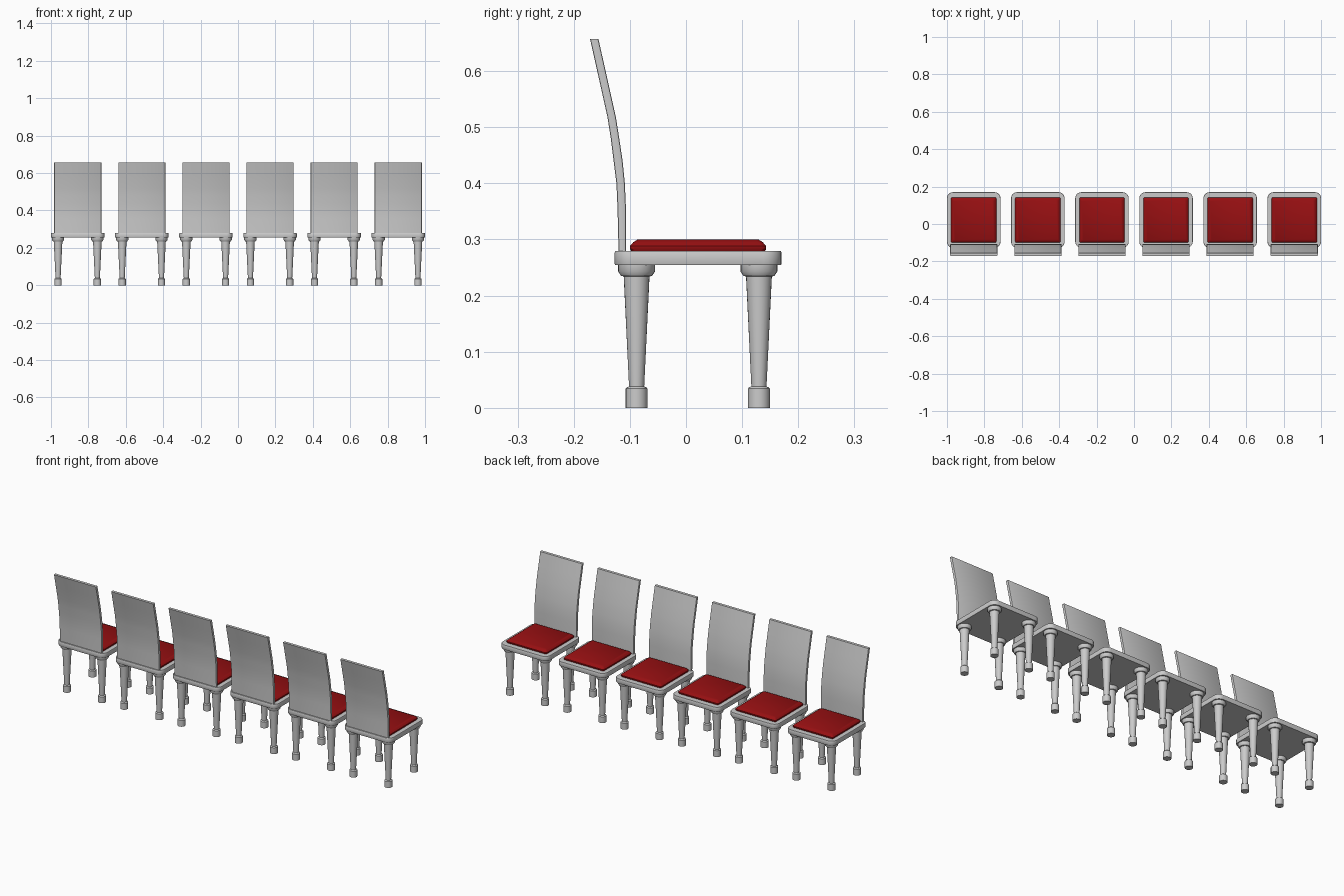
import bpy, bmesh, math

if "Cube" in bpy.data.objects:
    bpy.data.objects.remove(bpy.data.objects["Cube"])


def material(name, rgb):
    m = bpy.data.materials.new(name)
    m.diffuse_color = (*rgb, 1)
    m.use_nodes = True
    m.node_tree.nodes["Principled BSDF"].inputs["Base Color"].default_value = m.diffuse_color
    return m


GREY = material("light grey", (0.6, 0.6, 0.6))
RED = material("dark red", (0.31, 0.005, 0.006))


def rounded_rect(hx, y0, y1, r, n=6):
    """Outline of a rectangle with rounded corners, counter-clockwise."""
    pts = []
    corners = ((hx - r, y1 - r), (-hx + r, y1 - r), (-hx + r, y0 + r), (hx - r, y0 + r))
    for k, (cx, cy) in enumerate(corners):
        for i in range(n + 1):
            a = math.pi / 2 * (k + i / n)
            pts.append((cx + r * math.cos(a), cy + r * math.sin(a)))
    return pts


def loft(name, rings, mat, angle=35):
    """Skin a stack of equal-length closed rings and cap both ends."""
    bm = bmesh.new()
    rows = [[bm.verts.new(p) for p in ring] for ring in rings]
    n = len(rows[0])
    for a, b in zip(rows, rows[1:]):
        for i in range(n):
            j = (i + 1) % n
            bm.faces.new((a[i], a[j], b[j], b[i]))
    bm.faces.new(rows[0][::-1])
    bm.faces.new(rows[-1])
    bmesh.ops.recalc_face_normals(bm, faces=bm.faces)
    me = bpy.data.meshes.new(name)
    bm.to_mesh(me)
    bm.free()
    me.materials.append(mat)
    me.shade_smooth()
    me.set_sharp_from_angle(angle=math.radians(angle))
    return me


# seat slab with rounded corners
seat = loft("seat", [[(x, y, z) for x, y in rounded_rect(0.143 - d, -0.127 + d, 0.170 - d, 0.032 - d)]
                     for z, d in ((0.254, 0.001), (0.256, 0), (0.277, 0), (0.279, 0.001))], GREY)

# cushion with bulging sides
cushion = loft("cushion", [[(x, y, z) for x, y in rounded_rect(0.121 - d, -0.100 + d, 0.143 - d, 0.008, 3)]
                           for z, d in ((0.278, 0.003), (0.283, 0), (0.288, 0),
                                        (0.295, 0.006), (0.300, 0.014))], RED)

# curved back panel: (z, rear y, front y)
BACK = ((0.270, -0.120, -0.107), (0.355, -0.122, -0.107), (0.400, -0.124, -0.109),
        (0.440, -0.129, -0.113), (0.480, -0.134, -0.119), (0.518, -0.140, -0.125),
        (0.590, -0.156, -0.141), (0.657, -0.171, -0.156))
back = loft("back_panel", [[(x, y, z) for x, y in rounded_rect(0.126, r, f, 0.003, 2)]
                           for z, r, f in BACK], GREY)

# turned leg: (radius, z)
LEG = ((0.0195, 0), (0.0195, 0.034), (0.018, 0.036), (0.0135, 0.038), (0.023, 0.234),
       (0.0275, 0.235), (0.033, 0.243), (0.033, 0.256))
SIDES = 24
leg = loft("leg", [[(r * math.cos(2 * math.pi * i / SIDES), r * math.sin(2 * math.pi * i / SIDES), z)
                    for i in range(SIDES)] for r, z in LEG], GREY)


def place(name, mesh, loc):
    ob = bpy.data.objects.new(name, mesh)
    ob.location = loc
    bpy.context.collection.objects.link(ob)


# row of six chairs sharing the same meshes
for c in range(6):
    x = (c - 2.5) * 0.3428
    for name, mesh in (("seat", seat), ("cushion", cushion), ("back_panel", back)):
        place(f"{name}_{c + 1}", mesh, (x, 0, 0))
    for side, sx in (("left", -1), ("right", 1)):
        for end, y in (("back", -0.088), ("front", 0.130)):
            place(f"{end}_leg_{side}_{c + 1}", leg, (x + sx * 0.105, y, 0))
